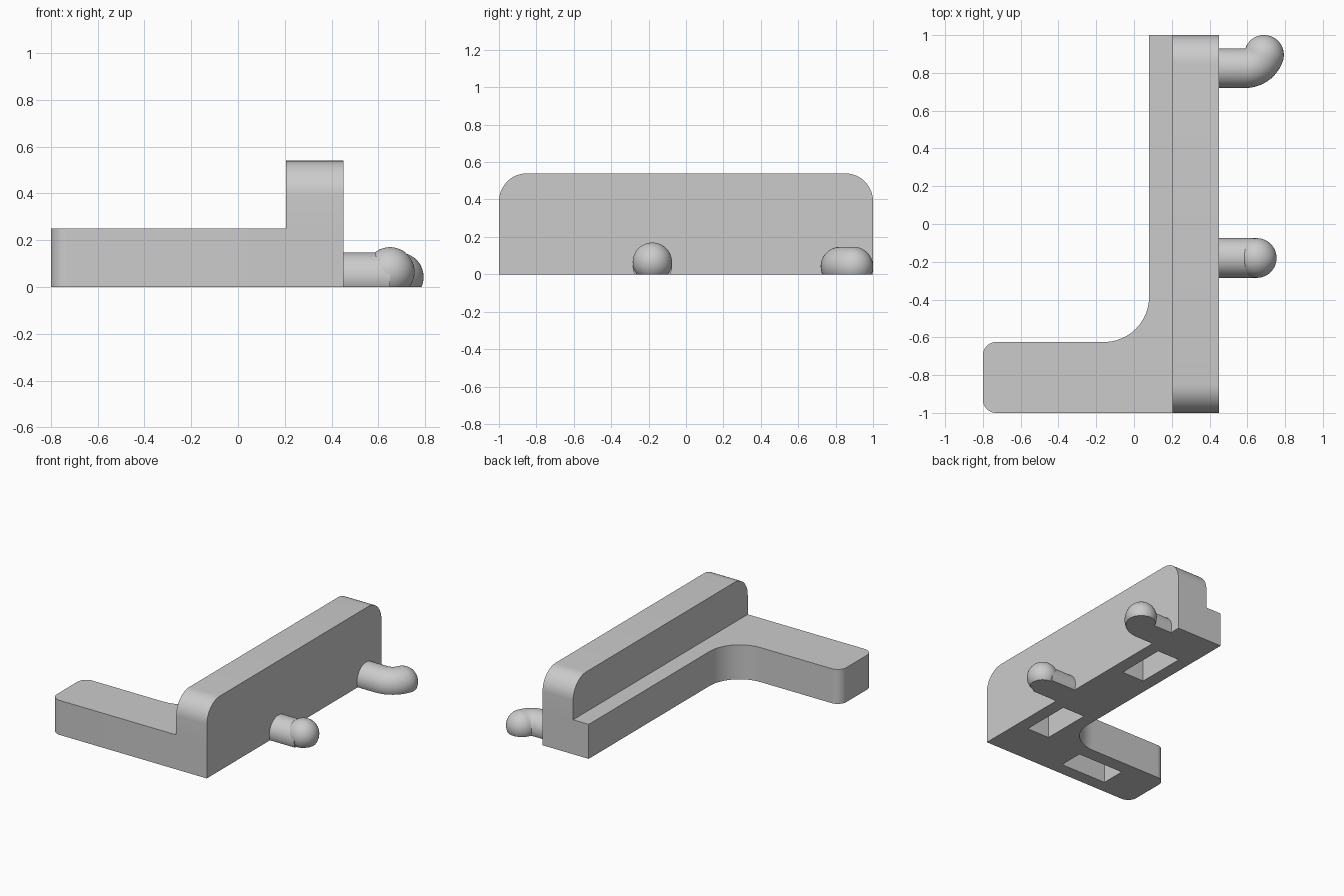
import bpy, bmesh
from math import sin, cos, pi, radians
from mathutils import Vector

if "Cube" in bpy.data.objects:
    bpy.data.objects.remove(bpy.data.objects["Cube"])

grey = bpy.data.materials.new("matte grey")
grey.use_nodes = True
colour = (0.6, 0.6, 0.6, 1)
grey.diffuse_color = colour
grey.node_tree.nodes["Principled BSDF"].inputs["Base Color"].default_value = colour


def finish(name, bm):
    bmesh.ops.recalc_face_normals(bm, faces=bm.faces)
    mesh = bpy.data.meshes.new(name)
    bm.to_mesh(mesh)
    bm.free()
    mesh.materials.append(grey)
    obj = bpy.data.objects.new(name, mesh)
    bpy.context.collection.objects.link(obj)
    return obj


def smooth(obj):
    bpy.ops.object.select_all(action='DESELECT')
    obj.select_set(True)
    bpy.context.view_layer.objects.active = obj
    bpy.ops.object.shade_smooth_by_angle(angle=radians(30))


def rounded(corners, steps=12):
    """Outline with each corner (u, v, radius) replaced by an arc; right angles only."""
    out = []
    for i, (u, v, r) in enumerate(corners):
        p = Vector((u, v))
        if not r:
            out.append(p)
            continue
        a = (Vector(corners[i - 1][:2]) - p).normalized()
        b = (Vector(corners[(i + 1) % len(corners)][:2]) - p).normalized()
        for k in range(steps + 1):
            t = k / steps * pi / 2
            out.append(p + r * (a * (1 - sin(t)) + b * (1 - cos(t))))
    return out


def extrude(name, points, vector):
    bm = bmesh.new()
    face = bm.faces.new([bm.verts.new(p) for p in points])
    new = bmesh.ops.extrude_face_region(bm, geom=[face], use_keep_orig=True)["geom"]
    bmesh.ops.translate(bm, vec=vector, verts=[g for g in new if isinstance(g, bmesh.types.BMVert)])
    return finish(name, bm)


def combine(target, other, operation):
    mod = target.modifiers.new("combine", 'BOOLEAN')
    mod.object, mod.operation, mod.solver = other, operation, 'EXACT'
    bpy.context.view_layer.objects.active = target
    bpy.ops.object.modifier_apply(modifier=mod.name)
    bpy.data.objects.remove(other)


def flatten_bottom(bm):
    geom = bm.verts[:] + bm.edges[:] + bm.faces[:]
    cut = bmesh.ops.bisect_plane(bm, geom=geom, plane_co=(0, 0, 0), plane_no=(0, 0, -1),
                                 clear_outer=True)["geom_cut"]
    bmesh.ops.contextual_create(bm, geom=[g for g in cut if isinstance(g, bmesh.types.BMEdge)])


# L-shaped base with an inner fillet and a rounded arm end
outline = rounded([(-0.8, -1, 0.07), (0.45, -1, 0), (0.45, 1, 0), (0.08, 1, 0),
                   (0.08, -0.625, 0.24), (-0.8, -0.625, 0.07)])
body = extrude("bracket_body", [(p.x, p.y, 0) for p in outline], (0, 0, 0.25))

# Upright wall with rounded top corners
outline = rounded([(-1, 0, 0), (1, 0, 0), (1, 0.54, 0.15), (-1, 0.54, 0.15)])
wall = extrude("upright_wall", [(0.205, p.x, p.y) for p in outline], (0.245, 0, 0))
combine(body, wall, 'UNION')

# Rectangular pockets in the underside
for x, y, w, d in [(0.265, 0.49, 0.18, 0.37), (0.265, -0.5, 0.18, 0.37), (-0.315, -0.815, 0.37, 0.18)]:
    x0, x1, y0, y1 = x - w / 2, x + w / 2, y - d / 2, y + d / 2
    pocket = extrude("pocket_cutter", [(x0, y0, -0.1), (x1, y0, -0.1), (x1, y1, -0.1), (x0, y1, -0.1)],
                     (0, 0, 0.29))
    combine(body, pocket, 'DIFFERENCE')
smooth(body)

RADIUS, AXIS_Z, SIDES = 0.105, 0.042, 48


def swept_peg(name, stations):
    """Round peg through (x, y, heading, radius) stations, cut flat underneath."""
    bm = bmesh.new()
    rings = []
    for x, y, heading, r in stations:
        side = Vector((-sin(heading), cos(heading), 0))
        centre = Vector((x, y, AXIS_Z))
        rings.append([bm.verts.new(centre + r * (side * cos(a) + Vector((0, 0, sin(a)))))
                      for a in (2 * pi * k / SIDES for k in range(SIDES))])
    for lower, upper in zip(rings, rings[1:]):
        for k in range(SIDES):
            n = (k + 1) % SIDES
            bm.faces.new((lower[k], lower[n], upper[n], upper[k]))
    bm.faces.new(rings[0])
    bm.faces.new(rings[-1])
    flatten_bottom(bm)
    smooth(finish(name, bm))


# Hooked peg: straight shaft, sideways bend, domed end
BEND, turn = 0.107, radians(70)
stations = [(0.445, 0.825, 0, RADIUS)]
for k in range(13):
    t = turn * k / 12
    stations.append((0.588 + BEND * sin(t), 0.825 + BEND * (1 - cos(t)), t, RADIUS))
end_x, end_y = stations[-1][:2]
for k in range(1, 13):
    t = pi / 2 * min(k / 12, 0.99)
    reach = RADIUS * sin(t)
    stations.append((end_x + reach * cos(turn), end_y + reach * sin(turn), turn, RADIUS * cos(t)))
swept_peg("hooked_peg", stations)

# Straight peg with a slightly raised ball tip
swept_peg("straight_peg", [(0.445, -0.18, 0, RADIUS), (0.65, -0.18, 0, RADIUS)])
bm = bmesh.new()
bmesh.ops.create_uvsphere(bm, u_segments=SIDES, v_segments=24, radius=RADIUS)
bmesh.ops.translate(bm, vec=(0.65, -0.18, 0.065), verts=bm.verts)
flatten_bottom(bm)
smooth(finish("ball_tip", bm))
